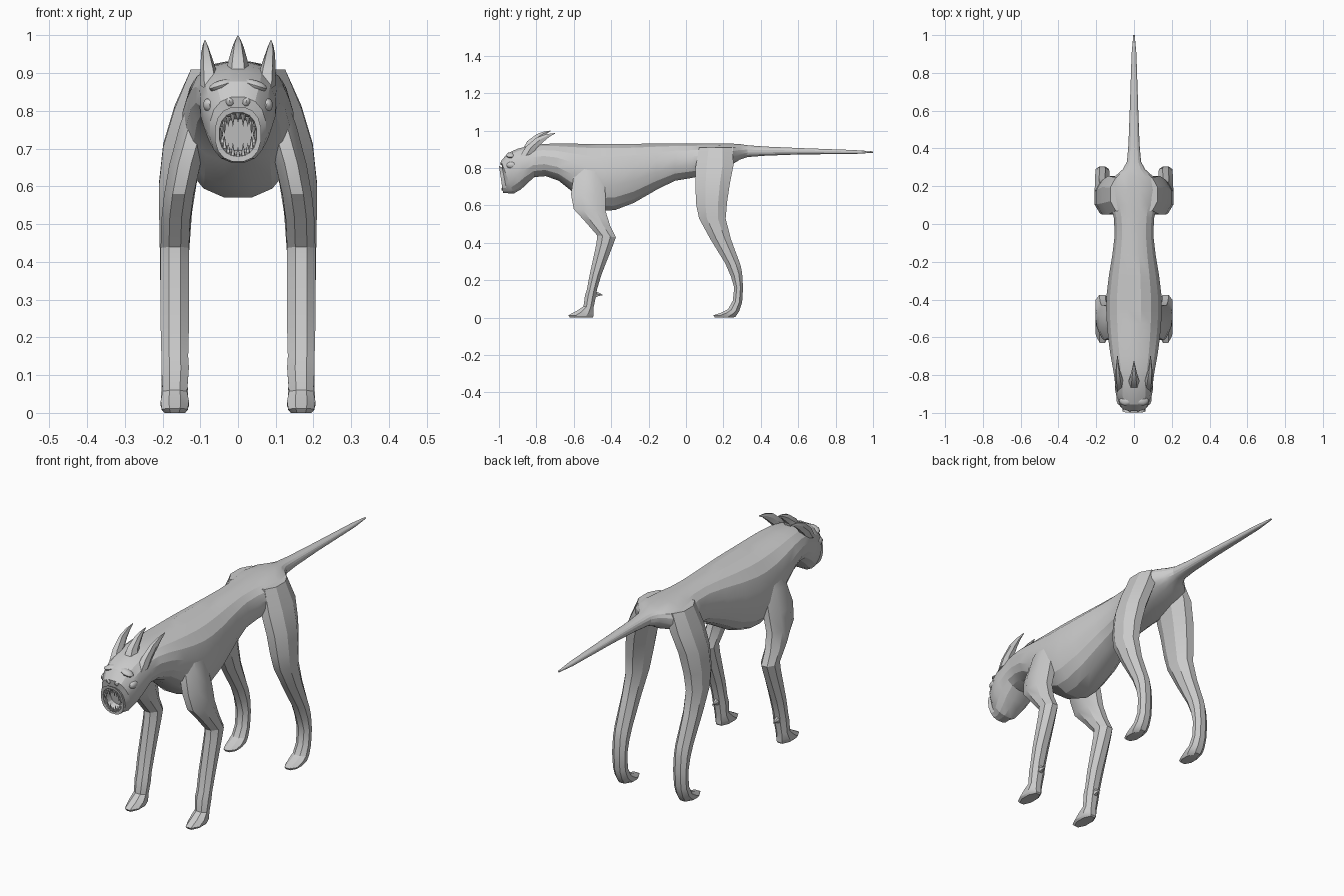
import bpy, bmesh
from math import sin, cos, pi, copysign
from mathutils import Vector, Matrix


def finish(name, bm, angle=25):
    bmesh.ops.recalc_face_normals(bm, faces=bm.faces)
    me = bpy.data.meshes.new(name)
    bm.to_mesh(me)
    bm.free()
    ob = bpy.data.objects.new(name, me)
    bpy.context.collection.objects.link(ob)
    bpy.ops.object.select_all(action='DESELECT')
    ob.select_set(True)
    bpy.context.view_layer.objects.active = ob
    bpy.ops.object.shade_smooth_by_angle(angle=angle * pi / 180)
    return ob


def loft(name, rings, n, power=2.0, side=1, angle=25):
    """Each ring: (y,z) of one edge, (y,z) of the opposite edge, inner x, outer x."""
    bm = bmesh.new()
    loops = []
    for ya, za, yb, zb, x0, x1 in rings:
        c = Vector((side * (x0 + x1) / 2, (ya + yb) / 2, (za + zb) / 2))
        u = Vector((0, (ya - yb) / 2, (za - zb) / 2))
        v = Vector(((x1 - x0) / 2, 0, 0))
        loop = []
        for i in range(n):
            t = 2 * pi * (i + 0.5) / n
            k = 1 / cos(pi / n) if n < 10 else 1
            s, o = sin(t) * k, cos(t) * k
            s = copysign(min(1, abs(s)) ** (2 / power), s)
            o = copysign(min(1, abs(o)) ** (2 / power), o)
            loop.append(bm.verts.new(c + u * o + v * s))
        loops.append(loop)
    for a, b in zip(loops, loops[1:]):
        for i in range(n):
            j = (i + 1) % n
            bm.faces.new((a[i], a[j], b[j], b[i]))
    bm.faces.new(loops[0])
    bm.faces.new(loops[-1])
    return finish(name, bm, angle)


# Body skin from tail tip to open mouth: top y,z / bottom y,z / half width
skin = [
    (1.0, .889, 1.0, .881, .004), (.9, .896, .9, .875, .013),
    (.6, .907, .6, .872, .023), (.42, .915, .42, .865, .03),
    (.33, .922, .33, .858, .038), (.29, .928, .29, .845, .06),
    (.25, .931, .25, .82, .105), (.18, .932, .18, .79, .13),
    (.1, .932, .1, .76, .125), (.03, .932, .03, .745, .108),
    (-.06, .932, -.06, .73, .104), (-.16, .932, -.16, .68, .116),
    (-.28, .932, -.28, .61, .136), (-.38, .932, -.38, .572, .148),
    (-.45, .932, -.45, .568, .150), (-.53, .932, -.53, .6, .146),
    (-.62, .932, -.60, .665, .138), (-.70, .932, -.68, .73, .127),
    (-.77, .93, -.75, .755, .114), (-.83, .922, -.81, .75, .104),
    (-.9, .905, -.85, .715, .101), (-.955, .88, -.88, .685, .092),
    (-.99, .838, -.92, .662, .075), (-.983, .803, -.955, .664, .057),
    (-1.0, .812, -.978, .665, .062), (-.997, .797, -.978, .68, .05),
    (-.95, .78, -.935, .695, .042)]
loft("body", [(a, b, c, d, -w, w) for a, b, c, d, w in skin], 16, 2.35, angle=22)

# Legs: front y,z / back y,z / inner x, outer x
front_leg = [
    (-.56, .88, -.44, .88, .04, .11), (-.60, .76, -.44, .76, .07, .155),
    (-.615, .66, -.43, .65, .10, .182), (-.60, .58, -.43, .57, .118, .196),
    (-.545, .52, -.405, .49, .127, .203), (-.475, .44, -.375, .43, .13, .205),
    (-.478, .40, -.393, .38, .13, .205), (-.515, .23, -.452, .23, .13, .205),
    (-.53, .15, -.476, .15, .132, .203), (-.54, .12, -.48, .12, .13, .203),
    (-.548, .06, -.495, .05, .135, .2), (-.585, .036, -.495, .02, .13, .205),
    (-.63, .012, -.495, .006, .133, .202), (-.62, 0, -.5, 0, .14, .195)]
hind_leg = [
    (.07, .91, .245, .91, .03, .125), (.05, .8, .255, .82, .06, .168),
    (.05, .7, .235, .72, .09, .198), (.055, .6, .22, .62, .11, .209),
    (.07, .53, .212, .53, .122, .209), (.13, .42, .24, .42, .13, .207),
    (.21, .29, .292, .28, .13, .205), (.24, .22, .3, .24, .131, .204),
    (.258, .16, .305, .16, .133, .203), (.25, .09, .3, .08, .134, .202),
    (.225, .045, .285, .035, .132, .204), (.19, .027, .272, .015, .13, .205),
    (.145, .012, .265, .005, .135, .2), (.155, 0, .25, 0, .14, .195)]
spur = [(-.495, .145, -.49, .105, .15, .185), (-.47, .135, -.468, .115, .158, .177),
        (-.445, .122, -.445, .12, .167, .169)]
side_horn = [
    (-.89, .86, -.82, .875, .046, .1), (-.855, .915, -.80, .905, .058, .1),
    (-.80, .962, -.762, .94, .072, .098), (-.75, .98, -.73, .967, .08, .094),
    (-.7, .988, -.7, .984, .086, .089)]
for side, label in ((1, "right"), (-1, "left")):
    loft(label + "_front_leg", front_leg, 8, side=side)
    loft(label + "_hind_leg", hind_leg, 8, side=side)
    loft(label + "_heel_spur", spur, 6, side=side)
    loft(label + "_horn", side_horn, 6, side=side)

# Middle horn
loft("middle_horn", [
    (-.875, .895, -.80, .915, -.032, .032), (-.85, .942, -.795, .935, -.024, .024),
    (-.80, .98, -.77, .96, -.015, .015), (-.765, .993, -.75, .98, -.008, .008),
    (-.725, 1.0, -.725, .996, -.002, .002)], 6)

# Brows, cheeks and nose bumps on the face
bm = bmesh.new()
bumps = [(.045, -.937, .868, .035, .025, .014), (.075, -.93, .815, .018, .03, .02),
         (.022, -.972, .825, .014, .022, .016)]
for x, y, z, a, b, c in bumps:
    for s in (1, -1):
        m = Matrix.Translation((s * x, y, z)) @ Matrix.Rotation(s * .3, 4, 'Y')
        bmesh.ops.create_uvsphere(bm, u_segments=10, v_segments=6, radius=1,
                                  matrix=m @ Matrix.Diagonal((a, b, c, 1)))
finish("face_bumps", bm, 40)

# Teeth: upper row points down, lower row points up
bm = bmesh.new()
for up in (1, -1):
    for i in range(9):
        t = pi * (.1 + .8 * i / 8)
        h = .026 if i % 2 == 0 else .034
        p = (.044 * cos(t), -.978 - .008 * sin(t) - .004 * up,
             .737 + up * (.052 * sin(t) - h / 2 + .006))
        m = Matrix.Translation(p) @ Matrix.Rotation(pi if up > 0 else 0, 4, 'X')
        bmesh.ops.create_cone(bm, cap_ends=True, segments=5, radius1=.0065,
                              radius2=.0003, depth=h, matrix=m)
finish("teeth", bm)
